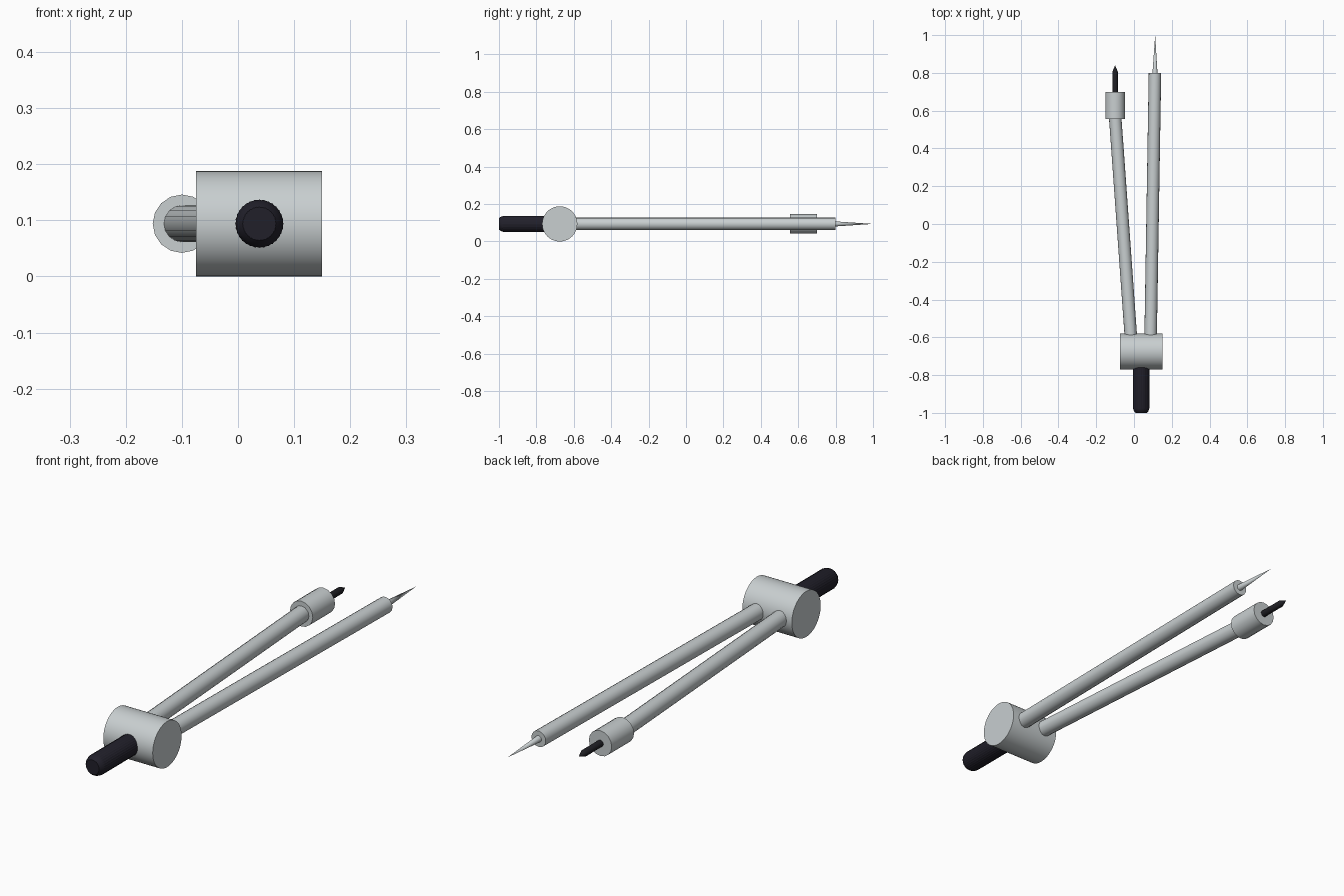
import bpy, bmesh, math
from mathutils import Vector

cube = bpy.data.objects.get("Cube")
if cube:
    bpy.data.objects.remove(cube, do_unlink=True)


def material(name, rgb, metallic=0.0):
    m = bpy.data.materials.new(name)
    m.use_nodes = True
    m.diffuse_color = (*rgb, 1)
    bsdf = m.node_tree.nodes["Principled BSDF"]
    bsdf.inputs["Base Color"].default_value = (*rgb, 1)
    return m


silver = material("silver metal", (0.58, 0.62, 0.63))
black = material("black grip", (0.015, 0.014, 0.023))
graphite = material("graphite", (0.014, 0.014, 0.018))
Z = 0.094  # height of the common axis plane


def turned(name, start, end, profile, mat, sides=16, knurl=0.0):
    """Turned solid from start to end; profile holds (fraction, radius)."""
    a, b = Vector((*start, Z)), Vector((*end, Z))
    axis = (b - a).normalized()
    up = Vector((0, 0, 1))
    side = up.cross(axis)
    bm = bmesh.new()
    rings = []
    for t, r in profile:
        centre = a.lerp(b, t)
        if r == 0:
            rings.append([bm.verts.new(centre)])
            continue
        ring = []
        for i in range(sides):
            ang = math.tau * i / sides
            rr = r - knurl * (i % 2)
            ring.append(bm.verts.new(centre + rr * (math.cos(ang) * side + math.sin(ang) * up)))
        rings.append(ring)
    for p, q in zip(rings, rings[1:]):
        for i in range(sides):
            j = (i + 1) % sides
            if len(q) == 1:
                bm.faces.new((p[i], p[j], q[0]))
            else:
                bm.faces.new((p[i], p[j], q[j], q[i]))
    for ring in (rings[0], rings[-1]):
        if len(ring) > 1:
            bm.faces.new(ring)
    bmesh.ops.recalc_face_normals(bm, faces=bm.faces)
    mesh = bpy.data.meshes.new(name)
    bm.to_mesh(mesh)
    bm.free()
    mesh.materials.append(mat)
    ob = bpy.data.objects.new(name, mesh)
    bpy.context.collection.objects.link(ob)
    bpy.ops.object.select_all(action="DESELECT")
    ob.select_set(True)
    bpy.context.view_layer.objects.active = ob
    bpy.ops.object.shade_smooth_by_angle(angle=math.radians(32))
    return ob


def rod(r):
    return [(0, r), (1, r)]


# Hinge and grip
turned("hinge_barrel", (-0.075, -0.675), (0.15, -0.675), rod(0.094), silver, 48)
turned("grip_handle", (0.038, -0.7), (0.038, -1.0),
       [(0, 0.043), (0.92, 0.043), (0.97, 0.038), (1, 0.03)], black, 64, 0.001)

# Needle leg
turned("needle_leg", (0.087, -0.66), (0.111, 0.8), rod(0.033), silver)
turned("needle_point", (0.111, 0.79), (0.112, 1.0), [(0, 0.014), (1, 0)], silver)

# Lead leg with its clamp and lead
turned("lead_leg", (-0.012, -0.66), (-0.1, 0.57), rod(0.033), silver)
turned("lead_clamp", (-0.1, 0.555), (-0.1, 0.7), rod(0.052), silver)
turned("lead", (-0.1, 0.69), (-0.1, 0.84),
       [(0, 0.014), (0.78, 0.014), (1, 0)], graphite, 12)
